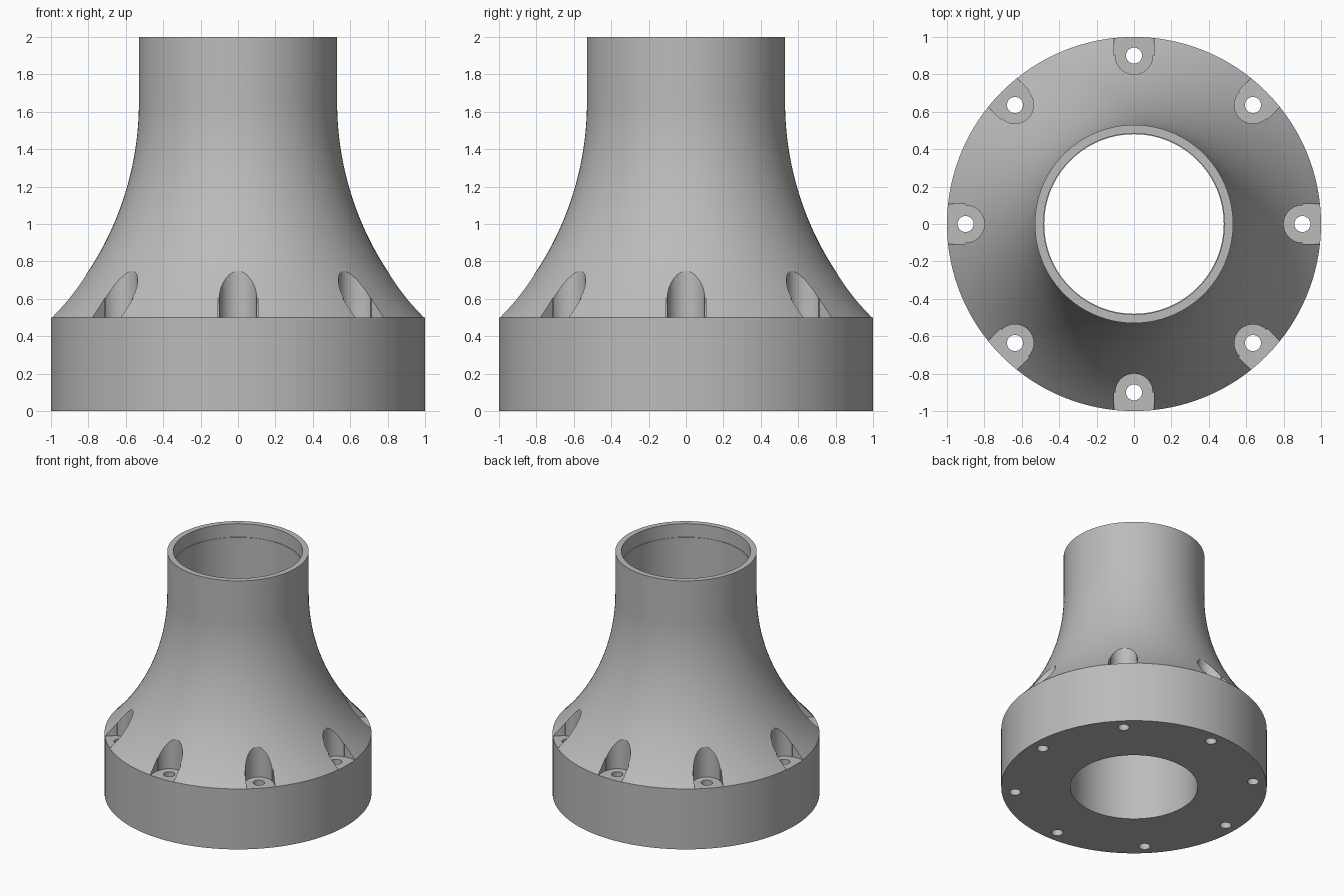
import bpy
import bmesh
from math import sin, cos, pi, sqrt, radians

default = bpy.data.objects.get("Cube")
if default:
    bpy.data.objects.remove(default, do_unlink=True)

SEGMENTS = 128
BOLTS = 8
BOLT_RADIUS = 0.9
FLANGE_TOP = 0.5


def make_object(name, bm):
    bmesh.ops.recalc_face_normals(bm, faces=bm.faces)
    mesh = bpy.data.meshes.new(name)
    bm.to_mesh(mesh)
    bm.free()
    obj = bpy.data.objects.new(name, mesh)
    bpy.context.collection.objects.link(obj)
    return obj


def lathe(name, profile):
    """Turn a closed (radius, height) profile about the z axis."""
    bm = bmesh.new()
    rings = [[bm.verts.new((r * cos(2 * pi * i / SEGMENTS), r * sin(2 * pi * i / SEGMENTS), z))
              for i in range(SEGMENTS)] for r, z in profile]
    for a, b in zip(rings, rings[1:] + rings[:1]):
        for i in range(SEGMENTS):
            j = (i + 1) % SEGMENTS
            bm.faces.new((a[i], a[j], b[j], b[i]))
    return make_object(name, bm)


def radial_prisms(name, outline, bottom, top):
    """Extrude one outline and repeat it around the bolt circle."""
    bm = bmesh.new()
    for k in range(BOLTS):
        c, s = cos(2 * pi * k / BOLTS), sin(2 * pi * k / BOLTS)
        low, high = [[bm.verts.new((x * c - y * s, x * s + y * c, z)) for x, y in outline]
                     for z in (bottom, top)]
        bm.faces.new(low)
        bm.faces.new(high)
        for i in range(len(outline)):
            j = (i + 1) % len(outline)
            bm.faces.new((low[i], low[j], high[j], high[i]))
    return make_object(name, bm)


# Flanged neck: flange, concave flare, straight collar, stepped bore
neck, flare_top = 0.53, 1.65
width, height = 1 - neck, flare_top - FLANGE_TOP
curve = (width ** 2 + height ** 2) / (2 * width)
profile = [(0.48, 0), (1, 0)]
for i in range(33):
    z = FLANGE_TOP + height * i / 32
    profile.append((neck + curve - sqrt(curve ** 2 - (flare_top - z) ** 2), z))
profile += [(neck, 2), (0.484, 2), (0.484, 1.89), (0.48, 1.89)]
body = lathe("flanged_neck", profile)

# Bolt pockets: round inner end, slightly wider open mouth
pocket = [(BOLT_RADIUS + 0.1 * cos(a), 0.1 * sin(a))
          for a in (pi / 2 + pi * i / 24 for i in range(25))]
pocket += [(BOLT_RADIUS, -0.108), (1.2, -0.108), (1.2, 0.108), (BOLT_RADIUS, 0.108)]
pocket_cutter = radial_prisms("pocket_cutter", pocket, FLANGE_TOP - 0.001, 1.2)

# Bolt holes through the flange
hole = [(BOLT_RADIUS + 0.043 * cos(2 * pi * i / 32), 0.043 * sin(2 * pi * i / 32))
        for i in range(32)]
hole_cutter = radial_prisms("hole_cutter", hole, -0.1, 0.6)

bpy.ops.object.select_all(action="DESELECT")
bpy.context.view_layer.objects.active = body
body.select_set(True)
for cutter in (pocket_cutter, hole_cutter):
    cut = body.modifiers.new(cutter.name, "BOOLEAN")
    cut.operation = "DIFFERENCE"
    cut.solver = "EXACT"
    cut.object = cutter
    bpy.ops.object.modifier_apply(modifier=cut.name)
    bpy.data.objects.remove(cutter, do_unlink=True)

# Plain grey metal
grey = bpy.data.materials.new("grey_metal")
grey.use_nodes = True
colour = (0.5, 0.5, 0.5, 1)
grey.diffuse_color = colour
grey.node_tree.nodes["Principled BSDF"].inputs["Base Color"].default_value = colour
body.data.materials.clear()
body.data.materials.append(grey)
bpy.ops.object.shade_smooth_by_angle(angle=radians(30))
